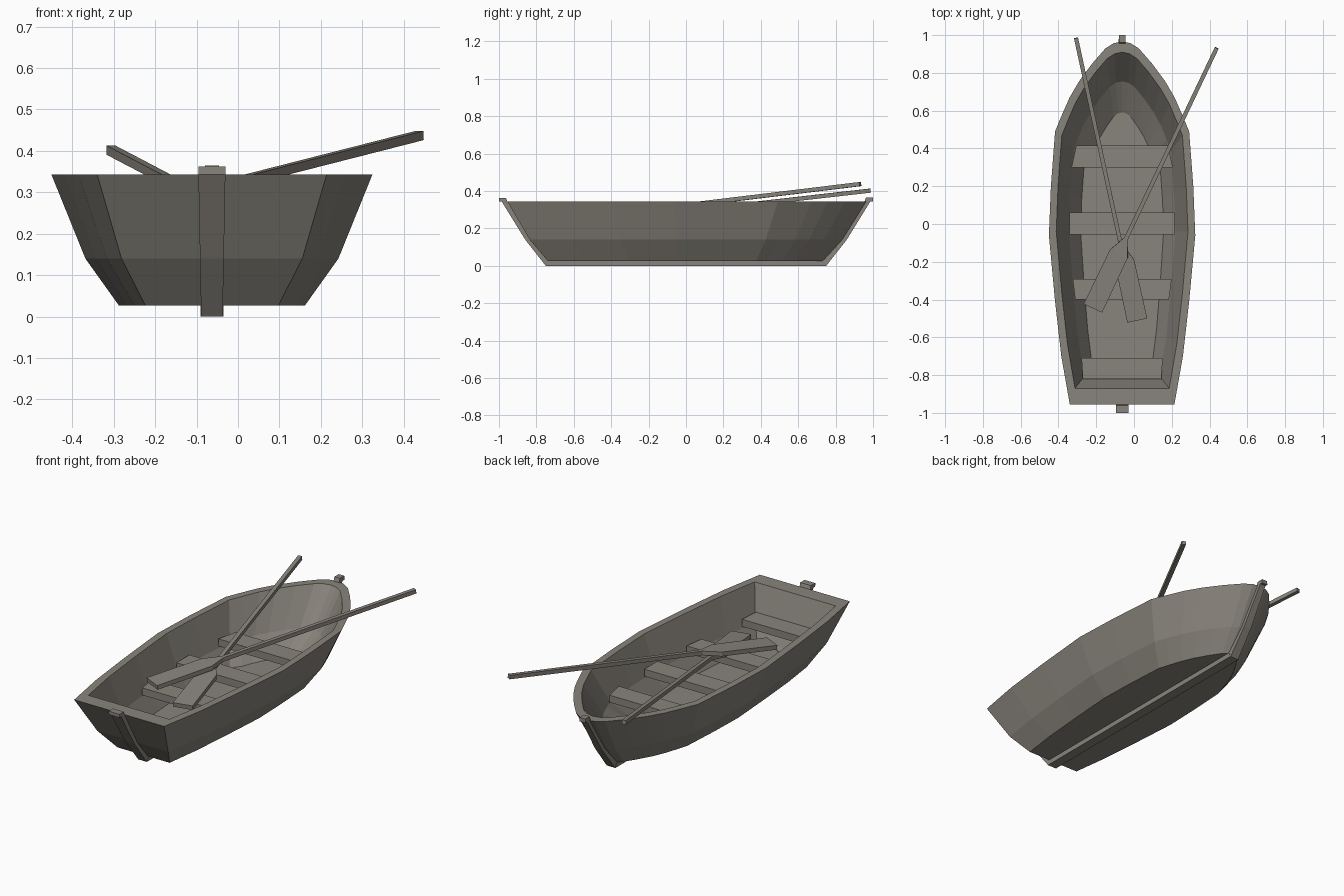
import bpy, bmesh
from mathutils import Vector

if "Cube" in bpy.data.objects:
    bpy.data.objects.remove(bpy.data.objects["Cube"])

CX = -0.063  # centre line of the boat

mat = bpy.data.materials.new("weathered grey wood")
mat.diffuse_color = (0.25, 0.232, 0.202, 1)
mat.use_nodes = True
mat.node_tree.nodes["Principled BSDF"].inputs["Base Color"].default_value = mat.diffuse_color


def finish(name, bm):
    bmesh.ops.recalc_face_normals(bm, faces=bm.faces)
    me = bpy.data.meshes.new(name)
    bm.to_mesh(me)
    bm.free()
    me.materials.append(mat)
    ob = bpy.data.objects.new(name, me)
    bpy.context.collection.objects.link(ob)
    return ob


def loft(name, rings, closed=False):
    """Skin a list of equal-length point rings, capped or joined at the ends."""
    bm = bmesh.new()
    vr = [[bm.verts.new(p) for p in r] for r in rings]
    n = len(vr[0])
    for a, b in zip(vr, vr[1:]):
        for i in range(n):
            j = (i + 1) % n
            bm.faces.new((a[i], a[j], b[j], b[i]))
    bm.faces.new(vr[0])
    bm.faces.new(vr[-1])
    return finish(name, bm)


# Hull: rim outline as (y, half width), scaled to each level
rim = [(-.955, .277), (-.70, .322), (-.40, .356), (-.06, .3875), (.20, .377), (.49, .355),
       (.57, .322), (.67, .278), (.757, .227), (.85, .158), (.93, .088), (.957, .045), (.967, 0)]
inner_rim = [(-.87 + (y + .955) * 1.78 / 1.922, h * .90) for y, h in rim]


def ring(outline, z, hs, back, front, pinch=1.0):
    pts = []
    for y, h in outline:
        s = hs * (pinch if y > .5 else 1)
        pts.append((y * (front if y > 0 else back), h * s))
    right = [Vector((CX + h, y, z)) for y, h in pts]
    left = [Vector((CX - h, y, z)) for y, h in reversed(pts[:-1])]
    return right + left


loft("hull", [
    ring(rim, .027, .58, .775, .765),
    ring(rim, .14, .788, .875, .87),
    ring(rim, .343, 1, 1, 1),
    ring(inner_rim, .343, 1, 1, 1),
    ring(inner_rim, .155, .81, .93, .83),
    ring(inner_rim, .06, .63, .875, .65, .88),
])


# Keel and end posts: side profiles (y, z) given a width
def plank(name, profile, w0, w1):
    def side(s):
        return [Vector((CX + s * (w0 + (w1 - w0) * z / .365) / 2, y, z)) for y, z in profile]
    loft(name, [side(-1), side(1)])


post = [(.75, 0), (.86, .14), (.985, .343), (1.0, .343), (1.0, .362),
        (.962, .362), (.955, .343), (.825, .14), (.725, .027), (.725, 0)]
plank("stern_post", [(-y, z) for y, z in post], .052, .066)
plank("bow_post", [(y, z + (.003 if z > .35 else 0)) for y, z in post], .052, .034)
plank("keel", [(-.75, 0), (.75, 0), (.735, .03), (-.735, .03)], .055, .055)

# Seats: (rear y, rear half width, front y, front half width)
for name, y0, h0, y1, h1 in [("stern_seat", -.82, .208, -.71, .215),
                             ("rear_seat", -.40, .248, -.29, .262),
                             ("middle_seat", -.055, .278, .06, .278),
                             ("bow_seat", .30, .268, .415, .243)]:
    loft(name, [[Vector((CX + x, y, z)) for x, y in
                 ((-h0, y0), (h0, y0), (h1, y1), (-h1, y1))] for z in (.165, .205)])


# Oars: square shaft widening into a flat blade
def oar(name, grip, tip):
    grip, tip = Vector(grip), Vector(tip)
    d = (tip - grip).normalized()
    side = d.cross(Vector((0, 0, 1))).normalized()
    up = side.cross(d)
    length = (tip - grip).length
    rings = []
    for t, w, h in [(0, .011, .011), (length - .41, .011, .011),
                    (length - .32, .052, .012), (length, .054, .012)]:
        c = grip + d * t
        rings.append([c + side * (a * w) + up * (b * h)
                      for a, b in ((-1, -1), (1, -1), (1, 1), (-1, 1))])
    loft(name, rings)


oar("left_oar", (-.307, .985, .402), (.017, -.51, .232))
oar("right_oar", (.438, .932, .437), (-.217, -.445, .270))
